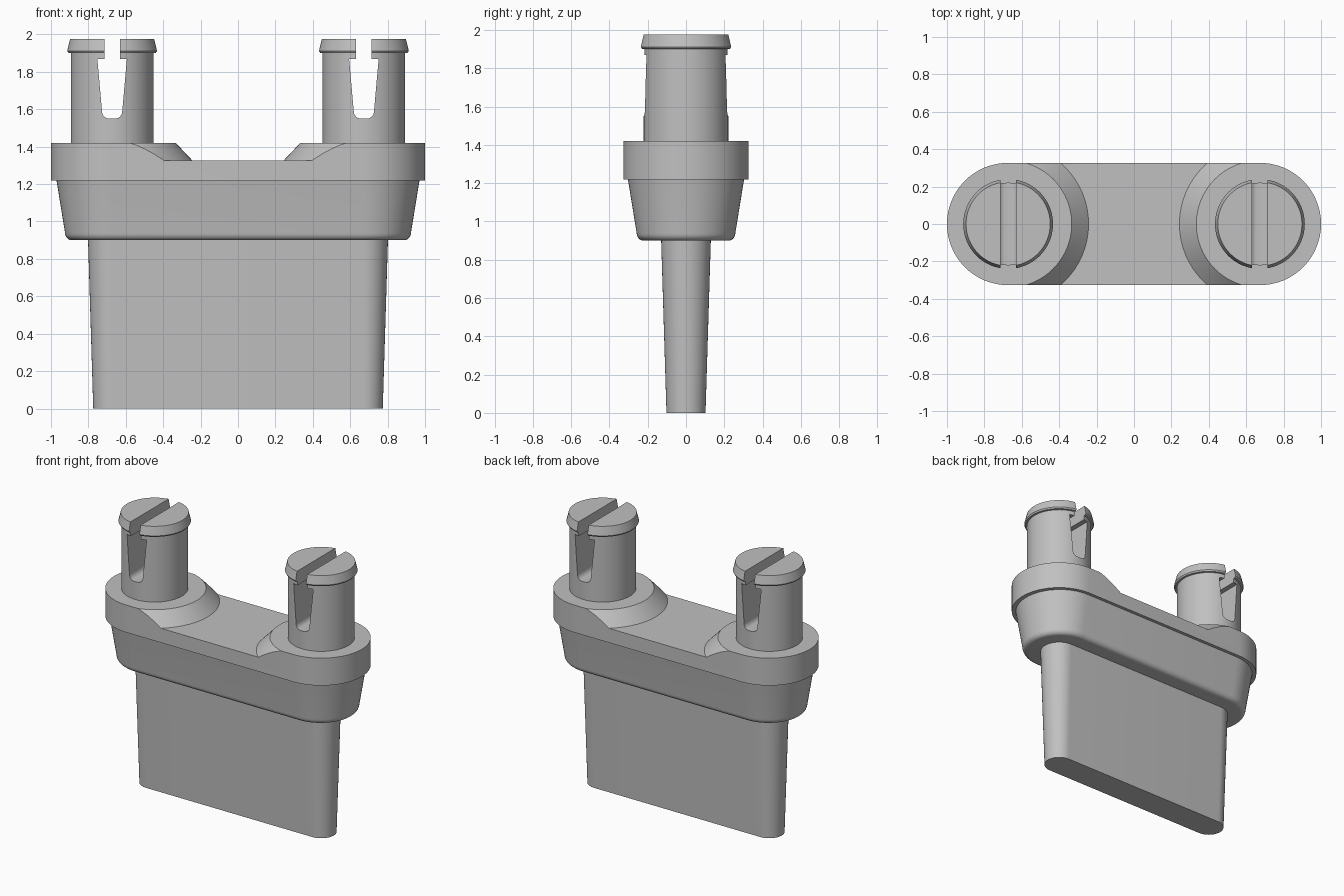
import bpy, bmesh
from math import sin, cos, pi

cube = bpy.data.objects.get("Cube")
if cube:
    bpy.data.objects.remove(cube, do_unlink=True)

grey = bpy.data.materials.new("plain grey")
grey.use_nodes = True
colour = (0.53, 0.53, 0.53, 1)
grey.diffuse_color = colour
grey.node_tree.nodes["Principled BSDF"].inputs["Base Color"].default_value = colour

PEG_X = 0.673   # peg axes and the centres of the rounded ends
HALF = 32       # segments per half circle


def finish(name, bm):
    bmesh.ops.remove_doubles(bm, verts=bm.verts[:], dist=1e-5)
    bmesh.ops.recalc_face_normals(bm, faces=bm.faces[:])
    mesh = bpy.data.meshes.new(name)
    bm.to_mesh(mesh)
    bm.free()
    mesh.materials.append(grey)
    obj = bpy.data.objects.new(name, mesh)
    bpy.context.collection.objects.link(obj)
    return obj


def skin(name, rings):
    """Join equal rings of points into a capped solid."""
    bm = bmesh.new()
    loops = [[bm.verts.new(p) for p in ring] for ring in rings]
    n = len(loops[0])
    for a, b in zip(loops, loops[1:]):
        for i in range(n):
            j = (i + 1) % n
            bm.faces.new((a[i], a[j], b[j], b[i]))
    bm.faces.new(loops[0][::-1])
    bm.faces.new(loops[-1])
    return finish(name, bm)


def loft(name, centre, profile, x=0):
    """Stack round-ended outlines (circles if centre is 0) of radius r at height z."""
    rings = []
    for r, z in profile:
        ring = []
        for side in (1, -1):
            for i in range(HALF + 1):
                a = -pi / 2 + pi * i / HALF
                ring.append((x + side * (centre + r * cos(a)), side * r * sin(a), z))
        rings.append(ring)
    return skin(name, rings)


def extrude_y(name, outline, x=0, depth=0.5):
    return skin(name, [[(x + px, y, z) for px, z in outline] for y in (-depth, depth)])


def select(obj):
    bpy.ops.object.select_all(action='DESELECT')
    obj.select_set(True)
    bpy.context.view_layer.objects.active = obj


def cut(obj, cutter):
    cutter.hide_render = True
    mod = obj.modifiers.new("cut", 'BOOLEAN')
    mod.operation = 'DIFFERENCE'
    mod.solver = 'EXACT'
    mod.object = cutter
    select(obj)
    bpy.ops.object.modifier_apply(modifier=mod.name)
    bpy.data.objects.remove(cutter, do_unlink=True)


# Tapered blade and the body above it with a rounded lower edge
blade = loft("blade", 0.672, [(0.102, 0), (0.13, 0.91)])
fillet = [(0.222 + 0.036 * sin(t), 0.94 - 0.04 * cos(t))
          for t in (pi / 2 * k / 6 for k in range(7))]
body = loft("body", 0.667, fillet + [(0.305, 1.23)])

# Collar: full height at both ends, lowered between two conical shoulders
collar = loft("collar", PEG_X, [(0.327, 1.22), (0.327, 1.42)])
trough = extrude_y("trough_cutter", [(-PEG_X, 1.325), (PEG_X, 1.325),
                                     (PEG_X, 1.46), (-PEG_X, 1.46)])
for side in (-1, 1):
    cut(trough, loft("shoulder_cutter", 0, [(0.454, 1.30), (0.283, 1.48)], side * PEG_X))
cut(collar, trough)

# Keyhole slot outline: narrow mouth, wide tapered throat, rounded floor
right = [(0.04 * t, 1.55) for t in (0.4,)]
right += [(0.016 + 0.038 * sin(t), 1.588 - 0.038 * cos(t))
          for t in (pi / 2 * k / 6 for k in range(1, 7))]
right += [(0.079, 1.87), (0.042, 1.87), (0.042, 2.1)]
slot = right + [(-px, z) for px, z in reversed(right)]

# Snap pegs with a flared head, split by the slot
pegs = []
for side, label in ((-1, "right"), (1, "left")):
    peg = loft(label + "_peg", 0, [(0.221, 1.41), (0.221, 1.90), (0.234, 1.902),
                                   (0.24, 1.912), (0.225, 1.975)], side * PEG_X)
    cut(peg, extrude_y("slot_cutter", slot, side * PEG_X))
    pegs.append(peg)

for obj in [blade, body, collar] + pegs:
    select(obj)
    bpy.ops.object.shade_smooth_by_angle(angle=pi / 6)
